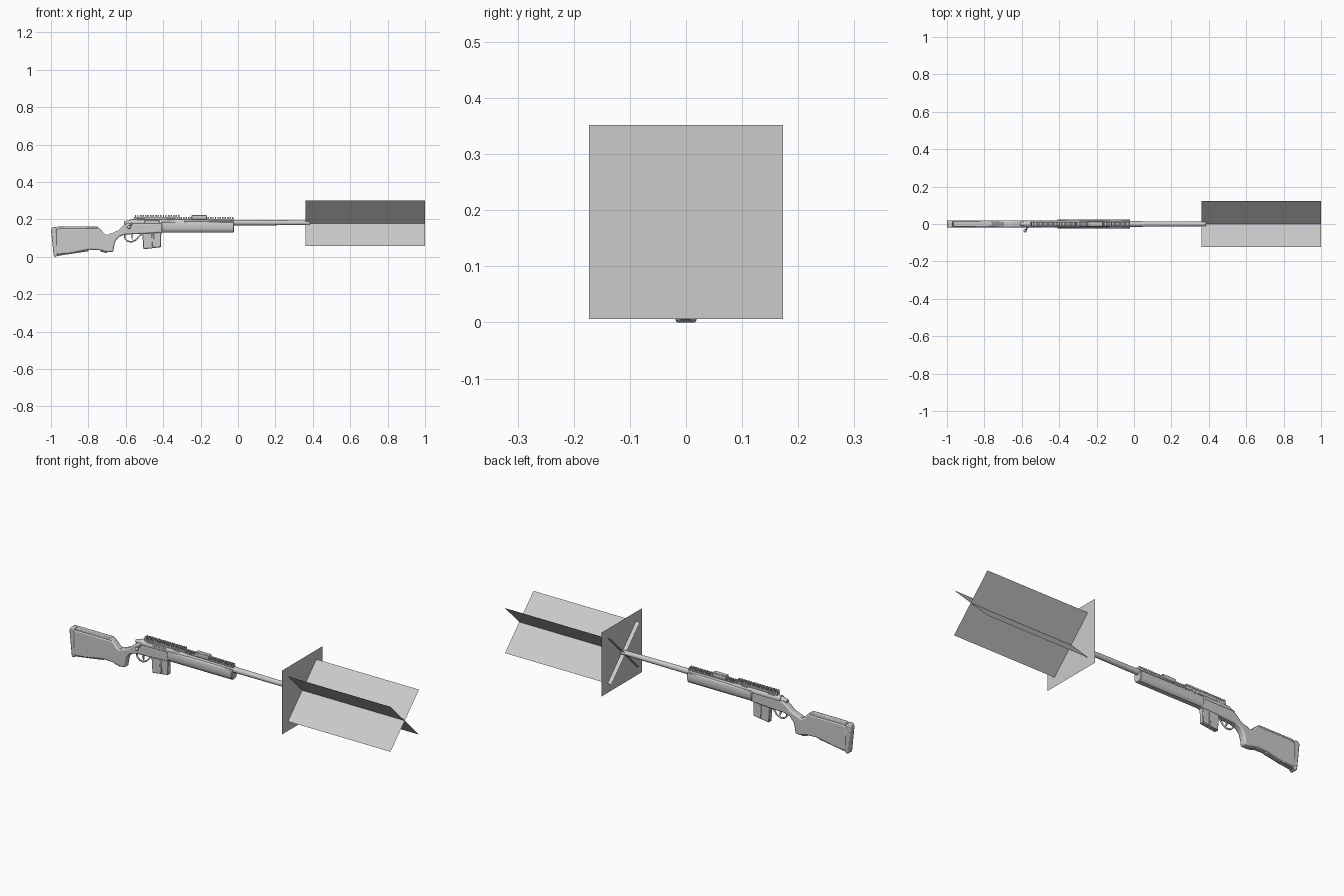
import bpy, bmesh, math
from mathutils import Vector, Matrix

if "Cube" in bpy.data.objects:
    bpy.data.objects.remove(bpy.data.objects["Cube"])


def finish(name, bm, bevel=0.0, segments=1, smooth=True):
    bmesh.ops.recalc_face_normals(bm, faces=bm.faces)
    me = bpy.data.meshes.new(name)
    bm.to_mesh(me)
    bm.free()
    ob = bpy.data.objects.new(name, me)
    bpy.context.collection.objects.link(ob)
    if bevel:
        m = ob.modifiers.new("bevel", 'BEVEL')
        m.width, m.segments = bevel, segments
        m.limit_method, m.angle_limit = 'ANGLE', math.radians(50)
    if smooth:
        bpy.ops.object.select_all(action='DESELECT')
        ob.select_set(True)
        bpy.context.view_layer.objects.active = ob
        bpy.ops.object.shade_smooth_by_angle(angle=math.radians(35))
    return ob


def side_profile(name, pts, half, bevel=0.0, segments=1):
    """Extrude an x/z outline symmetrically across y."""
    bm = bmesh.new()
    f = bm.faces.new([bm.verts.new((x, -half, z)) for x, z in pts])
    ext = bmesh.ops.extrude_face_region(bm, geom=[f])['geom']
    bmesh.ops.translate(bm, vec=(0, 2 * half, 0),
                        verts=[v for v in ext if isinstance(v, bmesh.types.BMVert)])
    return finish(name, bm, bevel, segments)


def cross_section(name, pts, x0, x1, bevel=0.0):
    """Mirror a half y/z outline and extrude it along x."""
    loop = pts + [(-y, z) for y, z in reversed(pts)]
    bm = bmesh.new()
    f = bm.faces.new([bm.verts.new((x0, y, z)) for y, z in loop])
    ext = bmesh.ops.extrude_face_region(bm, geom=[f])['geom']
    bmesh.ops.translate(bm, vec=(x1 - x0, 0, 0),
                        verts=[v for v in ext if isinstance(v, bmesh.types.BMVert)])
    return finish(name, bm, bevel)


def box(name, x0, x1, y0, y1, z0, z1, bevel=0.0):
    bm = bmesh.new()
    bmesh.ops.create_cube(bm, size=1)
    for v in bm.verts:
        v.co = ((x0 + x1) / 2 + v.co.x * (x1 - x0),
                (y0 + y1) / 2 + v.co.y * (y1 - y0),
                (z0 + z1) / 2 + v.co.z * (z1 - z0))
    return finish(name, bm, bevel)


def rod(name, a, b, r0, r1, n=16):
    a, b = Vector(a), Vector(b)
    d = b - a
    bm = bmesh.new()
    mat = Matrix.Translation((a + b) / 2) @ d.to_track_quat('Z', 'Y').to_matrix().to_4x4()
    bmesh.ops.create_cone(bm, cap_ends=True, segments=n, radius1=r0, radius2=r1,
                          depth=d.length, matrix=mat)
    return finish(name, bm)


def quad(name, corners):
    bm = bmesh.new()
    bm.faces.new([bm.verts.new(c) for c in corners])
    return finish(name, bm, smooth=False)


# Muzzle flash: one upright square and two crossed diagonal cards
CZ, H, D = 0.179, 0.173, 0.122
quad("flash_disc_card", [(0.385, -H, CZ - H), (0.385, H, CZ - H),
                         (0.385, H, CZ + H), (0.385, -H, CZ + H)])
for s, label in ((1, "a"), (-1, "b")):
    quad("flash_cross_card_" + label,
         [(0.362, -D, CZ - s * D), (1.0, -D, CZ - s * D),
          (1.0, D, CZ + s * D), (0.362, D, CZ + s * D)])

# Butt stock with thumb notch and pistol grip
side_profile("stock", [
    (-0.975, 0.012), (-0.975, 0.148), (-0.94, 0.152), (-0.745, 0.152), (-0.73, 0.142),
    (-0.718, 0.125), (-0.70, 0.117), (-0.685, 0.124), (-0.665, 0.13),
    (-0.64, 0.142), (-0.615, 0.165), (-0.59, 0.18), (-0.40, 0.18), (-0.40, 0.13),
    (-0.53, 0.122), (-0.60, 0.12), (-0.635, 0.108), (-0.655, 0.085), (-0.663, 0.055),
    (-0.667, 0.026), (-0.70, 0.025), (-0.74, 0.036), (-0.80, 0.038), (-0.83, 0.032),
    (-0.90, 0.018)], 0.019, 0.007, 2)
side_profile("cheek_rest", [
    (-0.965, 0.14), (-0.965, 0.163), (-0.755, 0.163), (-0.735, 0.148),
    (-0.735, 0.14)], 0.015, 0.005, 2)
side_profile("butt_pad", [
    (-0.985, 0.002), (-1.0, 0.145), (-0.992, 0.16), (-0.97, 0.161), (-0.965, 0.006),
    (-0.975, 0.0)], 0.019, 0.005, 2)
side_profile("toe_rail", [(-0.97, 0.004), (-0.97, 0.02), (-0.80, 0.04), (-0.80, 0.03)],
             0.012, 0.003)
side_profile("monopod_wheel", [(-0.735, 0.028), (-0.735, 0.045), (-0.70, 0.04),
                               (-0.70, 0.02)], 0.012, 0.003)

# Fore-end with a rounded belly
cross_section("fore_end", [
    (0.012, 0.131), (0.020, 0.138), (0.025, 0.15), (0.025, 0.172), (0.022, 0.186),
    (0.012, 0.189)], -0.41, -0.022, 0.003)

# Receiver, bolt shroud and barrel
rod("receiver", (-0.575, 0, 0.183), (-0.29, 0, 0.183), 0.0185, 0.0185, 20)
rod("bolt_shroud", (-0.61, 0, 0.181), (-0.575, 0, 0.183), 0.009, 0.015)
rod("barrel", (-0.30, 0, 0.184), (0.0, 0, 0.183), 0.0165, 0.015)
rod("barrel_front", (0.0, 0, 0.183), (0.385, 0, 0.182), 0.015, 0.0125)

# Bolt handle on the near side
rod("bolt_arm", (-0.565, -0.012, 0.182), (-0.58, -0.034, 0.162), 0.005, 0.004, 10)
bm = bmesh.new()
bmesh.ops.create_uvsphere(bm, u_segments=12, v_segments=8, radius=0.009,
                          matrix=Matrix.Translation((-0.582, -0.036, 0.158)))
finish("bolt_knob", bm)
box("ejection_port", -0.50, -0.42, -0.0195, -0.012, 0.182, 0.196, 0.002)

# Trigger guard loop and trigger
cu = bpy.data.curves.new("trigger_guard", 'CURVE')
cu.dimensions = '3D'
cu.bevel_depth, cu.bevel_resolution = 0.0045, 1
path = [(-0.607, 0.124), (-0.604, 0.097), (-0.590, 0.083), (-0.567, 0.080),
        (-0.545, 0.091), (-0.532, 0.107), (-0.515, 0.122)]
sp = cu.splines.new('POLY')
sp.points.add(len(path) - 1)
for p, (x, z) in zip(sp.points, path):
    p.co = (x, 0, z, 1)
bpy.context.collection.objects.link(bpy.data.objects.new("trigger_guard", cu))
side_profile("trigger", [(-0.568, 0.125), (-0.572, 0.108), (-0.566, 0.092),
                         (-0.562, 0.093), (-0.565, 0.108), (-0.558, 0.125)], 0.004)

# Box magazine
side_profile("magazine", [(-0.512, 0.13), (-0.506, 0.04), (-0.412, 0.052),
                          (-0.410, 0.135)], 0.0125, 0.003)
side_profile("magazine_rib", [(-0.462, 0.122), (-0.459, 0.054), (-0.448, 0.055),
                              (-0.449, 0.122)], 0.0145, 0.002)


# Toothed top rails
def rail(name, x0, x1, base, top, half, pitch=0.013):
    mid = base + (top - base) * 0.55
    cross_section(name + "_base", [(half * 0.75, base), (half, mid)], x0, x1)
    n = int((x1 - x0) / pitch)
    step = (x1 - x0) / n
    bm = bmesh.new()
    for i in range(n):
        x = x0 + (i + 0.5) * step
        bmesh.ops.create_cube(bm, size=1, matrix=Matrix.Translation((x, 0, (mid + top) / 2))
                              @ Matrix.Diagonal((step * 0.55, half * 2, top - mid, 1)))
    finish(name + "_teeth", bm, smooth=False)


rail("rear_rail", -0.555, -0.31, 0.197, 0.224, 0.011)
rail("front_rail", -0.31, -0.022, 0.188, 0.213, 0.011)
box("rail_bridge", -0.248, -0.166, -0.013, 0.013, 0.2, 0.224, 0.003)
for x in (-0.52, -0.36):
    box("rail_foot", x - 0.02, x + 0.02, -0.013, 0.013, 0.19, 0.205, 0.002)
